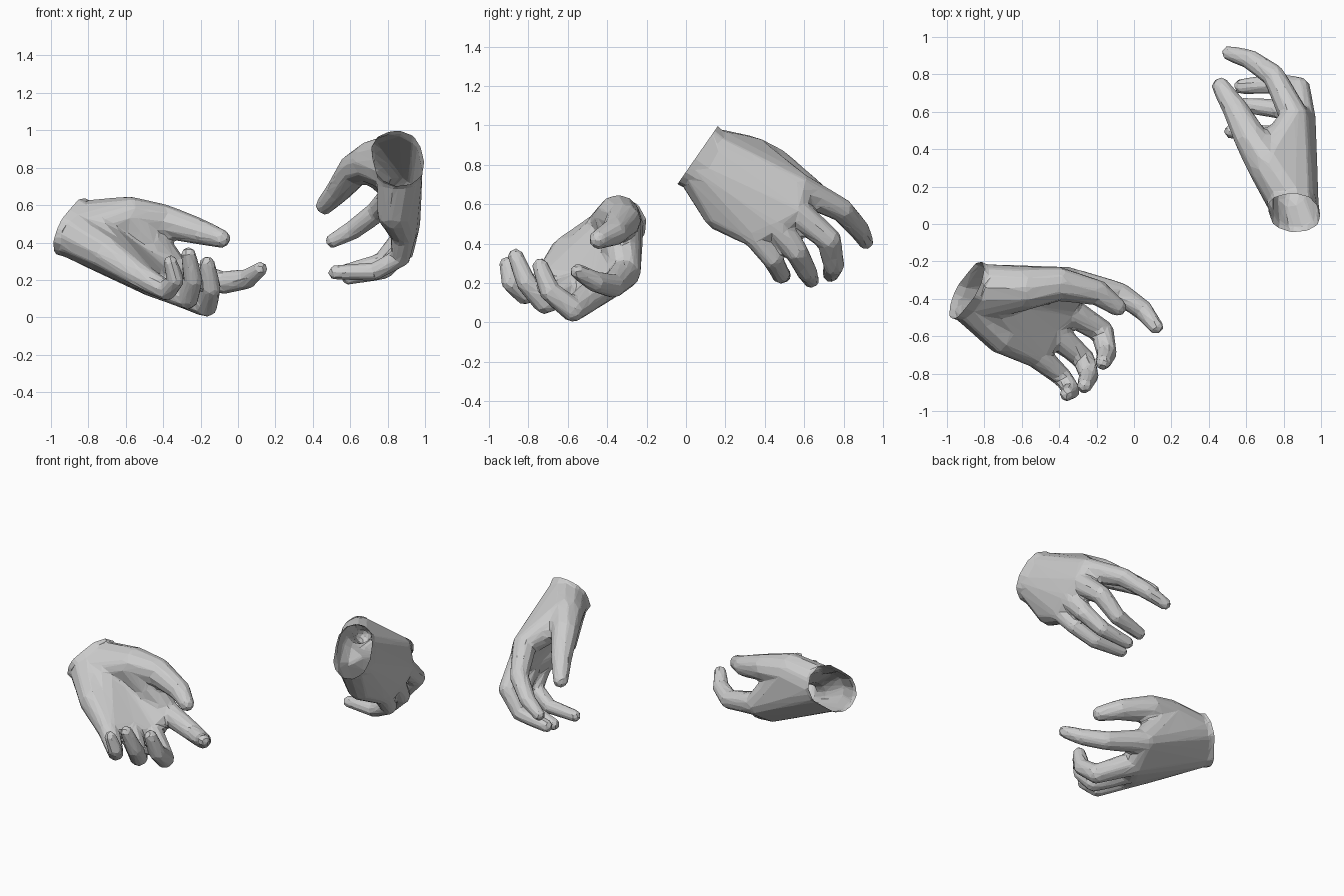
import bpy, bmesh
from mathutils import Vector

if "Cube" in bpy.data.objects:
    bpy.data.objects.remove(bpy.data.objects["Cube"])

BALL = bmesh.new()
bmesh.ops.create_icosphere(BALL, subdivisions=2, radius=1)
UNIT = [v.co.copy() for v in BALL.verts]
BALL.free()


def add_hull(target, balls):
    """Append the convex hull of several (x, y, z, radius) balls."""
    bm = bmesh.new()
    for x, y, z, r in balls:
        for u in UNIT:
            bm.verts.new(Vector((x, y, z)) + u * r)
    bmesh.ops.convex_hull(bm, input=bm.verts[:])
    loose = [v for v in bm.verts if not v.link_faces]
    bmesh.ops.delete(bm, geom=loose, context='VERTS')
    bmesh.ops.recalc_face_normals(bm, faces=bm.faces[:])
    me = bpy.data.meshes.new("hull")
    bm.to_mesh(me)
    bm.free()
    target.from_mesh(me)
    bpy.data.meshes.remove(me)


def between(a, b, t, r):
    """Ball of radius r part way from ball a to ball b."""
    return (*Vector(a[:3]).lerp(Vector(b[:3]), t), r)


def bake(ob):
    """Replace an object's mesh with its modified result."""
    dg = bpy.context.evaluated_depsgraph_get()
    me = bpy.data.meshes.new_from_object(ob.evaluated_get(dg))
    ob.modifiers.clear()
    ob.data = me


def make_hand(name, centre, axis, across, thumb, heel, fingers):
    c, n, w = Vector(centre), Vector(axis).normalized(), Vector(across)
    w = (w - n * w.dot(n)).normalized()
    bm = bmesh.new()
    # wrist stub, running past the cut plane and narrowing towards the palm
    wrist = [(*(c + w * s * 0.05 + n * d), r)
             for s in (-1, 1) for d, r in ((-0.12, 0.148), (0.05, 0.128))]
    add_hull(bm, wrist)
    # cupped palm: wrist joined to each pair of neighbouring knuckles
    for a, b in zip(fingers, fingers[1:]):
        add_hull(bm, [wrist[1], wrist[3], a[0], b[0]])
    # heel of the palm on the little-finger side
    add_hull(bm, [wrist[1], heel, fingers[3][0], fingers[2][0]])
    # thumb mound and web
    add_hull(bm, [wrist[3], thumb[0], fingers[0][0]])
    add_hull(bm, [wrist[3], wrist[1], thumb[0]])
    add_hull(bm, [thumb[0], between(thumb[0], thumb[1], 0.65, 0.06),
                  between(fingers[0][0], thumb[0], 0.1, 0.06)])
    # digits
    for chain in fingers + [thumb]:
        for a, b in zip(chain, chain[1:]):
            add_hull(bm, [a, b])
    me = bpy.data.meshes.new(name)
    bm.to_mesh(me)
    bm.free()
    ob = bpy.data.objects.new(name, me)
    bpy.context.collection.objects.link(ob)
    # fuse to one skin, soften, then reduce to facets
    m = ob.modifiers.new("fuse", 'REMESH')
    m.mode = 'VOXEL'
    m.voxel_size = 0.011
    m = ob.modifiers.new("soften", 'SMOOTH')
    m.factor = 0.5
    m.iterations = 8
    bake(ob)
    m = ob.modifiers.new("facets", 'DECIMATE')
    m.ratio = min(1.0, 1500 / (2 * len(ob.data.polygons)))
    bake(ob)
    # open wrist
    bm = bmesh.new()
    bm.from_mesh(ob.data)
    bmesh.ops.bisect_plane(bm, geom=bm.verts[:] + bm.edges[:] + bm.faces[:],
                           plane_co=c, plane_no=n, clear_inner=True)
    for f in bm.faces:
        f.smooth = False
    bm.to_mesh(ob.data)
    bm.free()
    return ob


# open hand lying palm up
make_hand(
    "palm_up_hand", (-0.895, -0.355, 0.485), (0.86, -0.38, -0.34), (0.5, 0.63, 0.56),
    thumb=[(-0.58, -0.345, 0.53, 0.118), (-0.40, -0.32, 0.515, 0.092),
           (-0.20, -0.365, 0.457, 0.070), (-0.088, -0.445, 0.42, 0.050)],
    heel=(-0.70, -0.60, 0.34, 0.10),
    fingers=[
        [(-0.34, -0.31, 0.25, 0.080), (-0.08, -0.37, 0.185, 0.062),
         (0.05, -0.46, 0.205, 0.054), (0.118, -0.55, 0.258, 0.041)],
        [(-0.37, -0.45, 0.16, 0.080), (-0.17, -0.575, 0.064, 0.064),
         (-0.145, -0.69, 0.155, 0.055), (-0.165, -0.74, 0.285, 0.043)],
        [(-0.44, -0.57, 0.18, 0.078), (-0.27, -0.72, 0.10, 0.060),
         (-0.24, -0.81, 0.20, 0.053), (-0.265, -0.865, 0.335, 0.042)],
        [(-0.52, -0.70, 0.22, 0.072), (-0.38, -0.82, 0.14, 0.053),
         (-0.335, -0.89, 0.20, 0.048), (-0.36, -0.91, 0.295, 0.039)]])

# hanging hand reaching down
make_hand(
    "reaching_hand", (0.855, 0.06, 0.85), (0, 0.82, -0.57), (-0.2, 0.56, 0.8),
    thumb=[(0.72, 0.32, 0.832, 0.118), (0.63, 0.45, 0.795, 0.092),
           (0.545, 0.61, 0.685, 0.070), (0.464, 0.735, 0.597, 0.050)],
    heel=(0.84, 0.18, 0.56, 0.10),
    fingers=[
        [(0.86, 0.57, 0.68, 0.080), (0.75, 0.79, 0.57, 0.062),
         (0.62, 0.88, 0.47, 0.054), (0.508, 0.913, 0.41, 0.041)],
        [(0.895, 0.55, 0.57, 0.080), (0.88, 0.725, 0.42, 0.064),
         (0.77, 0.75, 0.29, 0.055), (0.575, 0.735, 0.245, 0.043)],
        [(0.90, 0.45, 0.50, 0.078), (0.885, 0.56, 0.36, 0.060),
         (0.78, 0.615, 0.255, 0.053), (0.59, 0.635, 0.215, 0.042)],
        [(0.885, 0.35, 0.45, 0.072), (0.87, 0.44, 0.32, 0.053),
         (0.73, 0.48, 0.245, 0.049), (0.52, 0.495, 0.24, 0.040)]])
